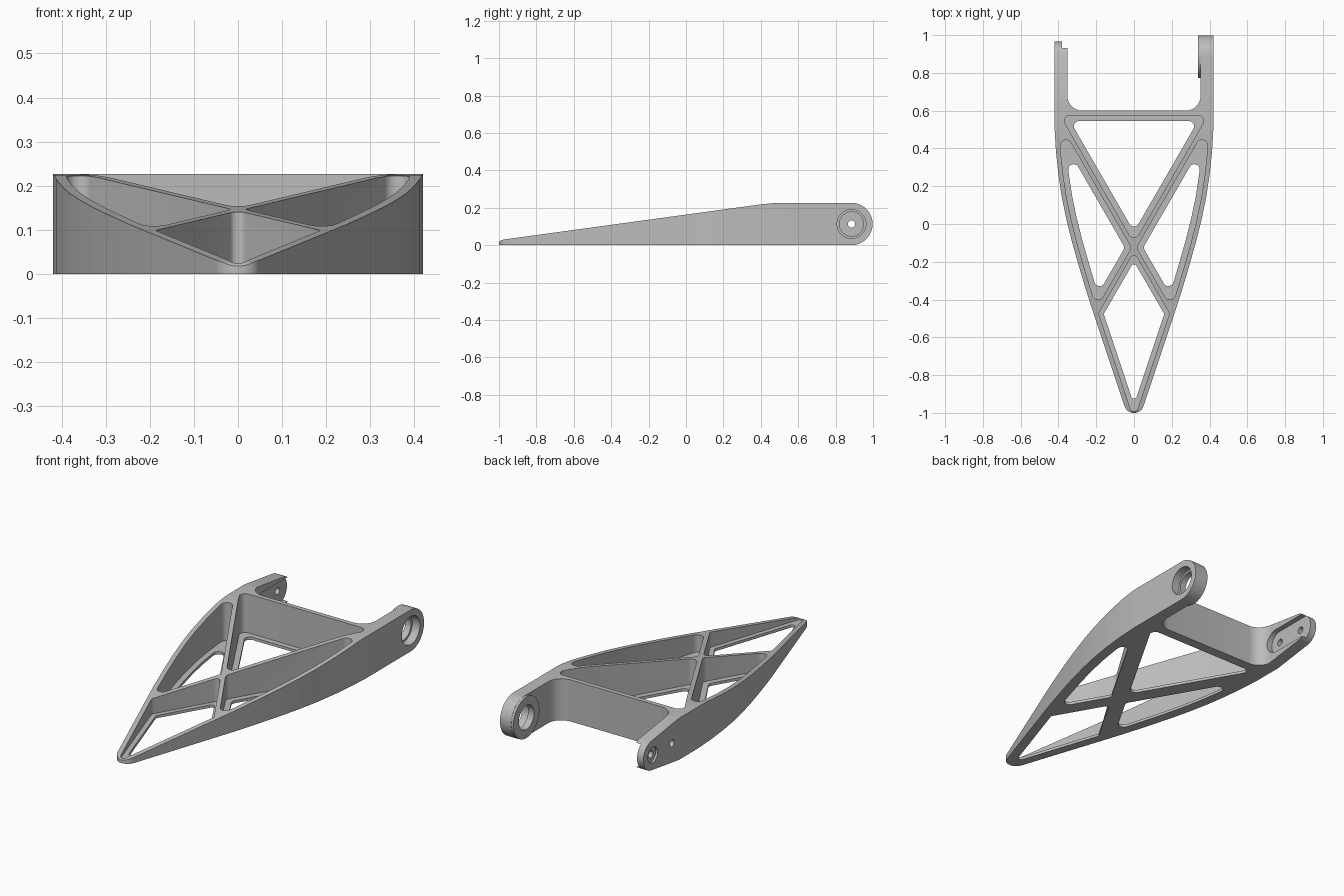
import bpy, bmesh, math
from mathutils import Vector

cube = bpy.data.objects.get("Cube")
if cube:
    bpy.data.objects.remove(cube, do_unlink=True)

grey = bpy.data.materials.new("plain_grey")
grey.use_nodes = True
grey.diffuse_color = (0.5, 0.5, 0.5, 1)
grey.node_tree.nodes["Principled BSDF"].inputs["Base Color"].default_value = (0.5, 0.5, 0.5, 1)


# 2D helpers for convex, counter-clockwise outlines
def clip(poly, point, normal):
    """Keep the part of the outline on the normal's side of a line."""
    out = []
    for i, a in enumerate(poly):
        b = poly[(i + 1) % len(poly)]
        da, db = (a - point).dot(normal), (b - point).dot(normal)
        if da >= 0:
            out.append(a)
        if da * db < 0:
            out.append(a.lerp(b, da / (da - db)))
    return [p for i, p in enumerate(out) if (p - out[i - 1]).length > 1e-5]


def inward(a, b):
    return Vector((a.y - b.y, b.x - a.x)).normalized()


def inset(poly, dist):
    out = poly
    for i, a in enumerate(poly):
        n = inward(a, poly[(i + 1) % len(poly)])
        out = clip(out, a + n * dist, n)
    return out


def rounded(poly, dist, radius):
    """Inset an outline and round its corners."""
    core = inset(poly, dist + radius)
    out = []
    for i, p in enumerate(core):
        n0 = -inward(core[i - 1], p)
        n1 = -inward(p, core[(i + 1) % len(core)])
        start = math.atan2(n0.y, n0.x)
        turn = (math.atan2(n1.y, n1.x) - start) % math.tau
        steps = max(1, math.ceil(turn / 0.2))
        out += [p + radius * Vector((math.cos(start + turn * k / steps),
                                     math.sin(start + turn * k / steps)))
                for k in range(steps + 1)]
    return [p for i, p in enumerate(out) if (p - out[i - 1]).length > 1e-5]


def arc(centre, radius, first, last, steps):
    angles = [math.radians(first + (last - first) * i / steps) for i in range(steps + 1)]
    return [centre + radius * Vector((math.cos(a), math.sin(a))) for a in angles]


# Solid helpers
def prism(name, pts, axis, low, high):
    bm = bmesh.new()
    place = (lambda p, t: (t, p[0], p[1])) if axis == "x" else (lambda p, t: (p[0], p[1], t))
    face = bm.faces.new([bm.verts.new(place(p, low)) for p in pts])
    moved = bmesh.ops.extrude_face_region(bm, geom=[face])["geom"]
    bmesh.ops.translate(bm, vec=place((0, 0), high - low),
                        verts=[v for v in moved if isinstance(v, bmesh.types.BMVert)])
    bmesh.ops.recalc_face_normals(bm, faces=bm.faces)
    mesh = bpy.data.meshes.new(name)
    bm.to_mesh(mesh)
    bm.free()
    mesh.materials.append(grey)
    obj = bpy.data.objects.new(name, mesh)
    bpy.context.collection.objects.link(obj)
    return obj


def combine(obj, tool, operation="DIFFERENCE"):
    mod = obj.modifiers.new("shape", "BOOLEAN")
    mod.operation, mod.solver, mod.object = operation, "EXACT", tool
    tool.hide_render = True
    bpy.context.view_layer.objects.active = obj
    bpy.ops.object.modifier_apply(modifier=mod.name)
    bpy.data.objects.remove(tool, do_unlink=True)


def bore(obj, centre, radius, low, high):
    combine(obj, prism("bore_cutter", arc(centre, radius, 0, 352.5, 47), "x", low, high))


HEIGHT = 0.226
PIVOT = Vector((0.885, HEIGHT / 2))

# Tapered plan outline, mirrored left to right
side = [Vector(p) for p in ((0.205, -0.5), (0.248, -0.37), (0.29, -0.23), (0.327, -0.1),
                            (0.357, 0.02), (0.382, 0.14), (0.4, 0.26), (0.413, 0.38),
                            (0.42, 0.5), (0.42, 1.2))]
outline = [Vector((0, -1.115))] + side + [Vector((-p.x, p.y)) for p in reversed(side)]
frame = prism("swing_arm_frame", rounded(outline, 0, 0.053), "z", 0, 0.3)

# Space between the two rear lugs
slot = [Vector(p) for p in ((-0.353, 0.6), (0.353, 0.6), (0.353, 1.5), (-0.353, 1.5))]
combine(frame, prism("slot_cutter", rounded(slot, 0, 0.08), "z", -0.1, 0.5))

# Side profile: sloping top and round rear end
profile = arc(PIVOT, HEIGHT / 2, -90, 90, 28)
profile += [Vector(p) for p in ((0.52, 0.226), (0.46, 0.224), (0.4, 0.218),
                                (-0.975, 0.03), (-0.99, 0.025), (-1.01, 0.01), (-1.01, 0))]
combine(frame, prism("profile_cutter", profile, "x", -0.6, 0.6), "INTERSECT")

# Four pockets between the crossing ribs, each with a lip around its floor opening
inner = clip(inset(outline, 0.025), Vector((0, 0.575)), Vector((0, -1)))
cross = Vector((0, -0.125))
rib_normals = (Vector((-0.866, 0.5)), Vector((0.866, 0.5)))
for s in (-1, 1):
    for t in (-1, 1):
        region = inner
        for sign, n in zip((s, t), rib_normals):
            region = clip(region, cross + n * sign * 0.012, n * sign)
        front = s == t == -1
        combine(frame, prism("pocket_cutter", rounded(region, 0, 0.02 if front else 0.03),
                             "z", 0.015, 0.5))
        combine(frame, prism("opening_cutter", rounded(region, 0.025 if front else 0.03,
                             0.015 if front else 0.028), "z", -0.1, 0.5))

# Left lug: raised boss with a stepped bore
combine(frame, prism("boss", arc(PIVOT, HEIGHT / 2 - 0.001, 0, 352.5, 47), "x", 0.34, 0.38), "UNION")
bore(frame, PIVOT, 0.065, 0.3, 0.5)
bore(frame, PIVOT, 0.077, 0.375, 0.5)

# Right lug: narrowed end, recessed inner face and two bolt holes
taper = [Vector(p) for p in ((0.66, 0.4), (0.66, HEIGHT))]
taper += arc(PIVOT, 0.081, 76, -76, 24)
taper += [Vector(p) for p in ((0.66, 0), (0.66, -0.2), (1.2, -0.2), (1.2, 0.4))]
combine(frame, prism("taper_cutter", taper, "x", -0.6, -0.3))
recess = arc(Vector((0.72, PIVOT.y)), 0.066, 90, 270, 20)
recess += [Vector((1.2, PIVOT.y - 0.066)), Vector((1.2, PIVOT.y + 0.066))]
combine(frame, prism("recess_cutter", recess, "x", -0.382, -0.3))
for y in (PIVOT.x, 0.72):
    bore(frame, Vector((y, PIVOT.y)), 0.019, -0.6, -0.3)
bore(frame, PIVOT, 0.042, -0.6, -0.408)

# Smooth curved walls, crisp edges
bpy.ops.object.select_all(action="DESELECT")
frame.select_set(True)
bpy.context.view_layer.objects.active = frame
bpy.ops.object.shade_smooth_by_angle(angle=math.radians(30))
